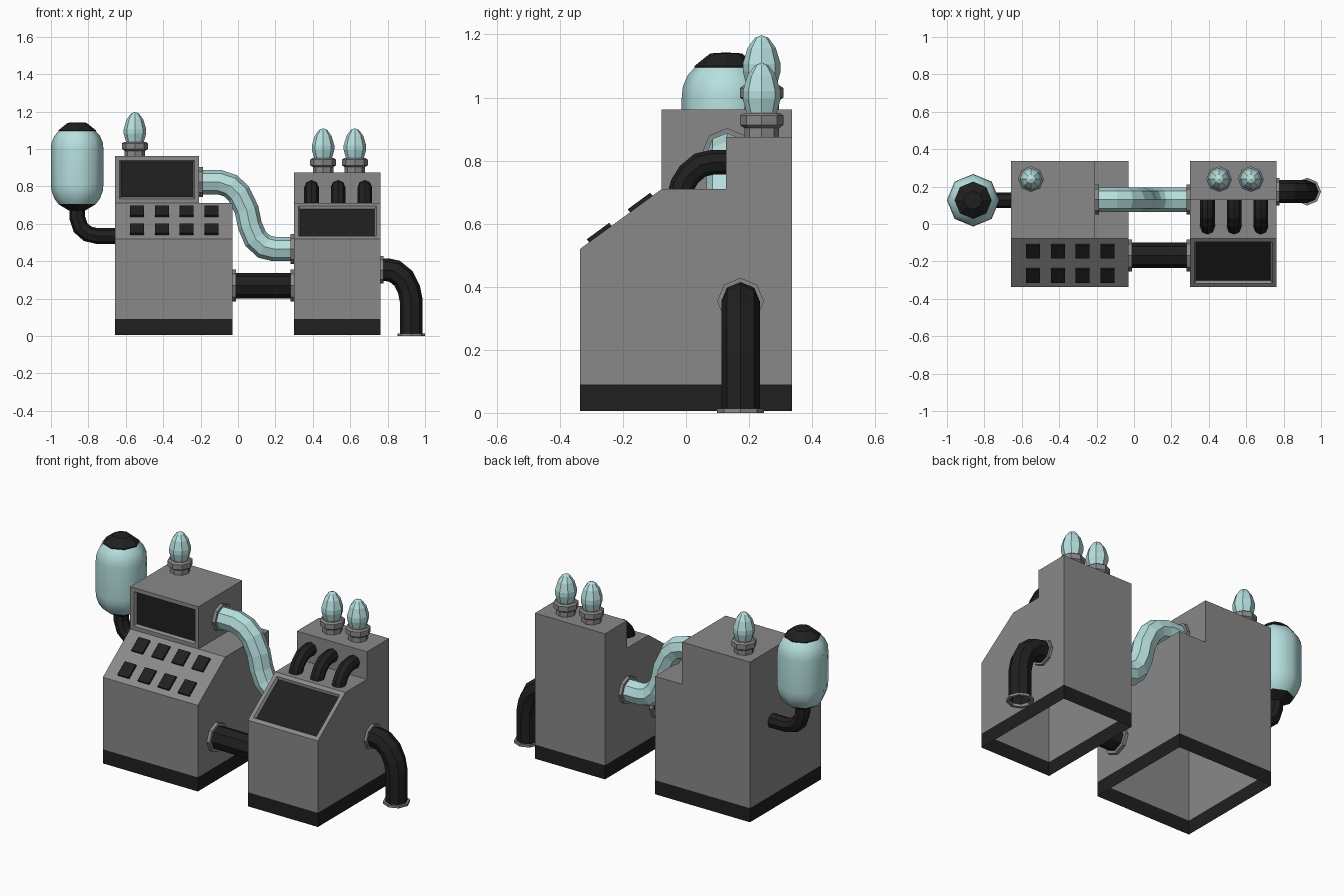
import bpy, bmesh
from math import cos, sin, pi, atan2
from mathutils import Vector, Matrix

if "Cube" in bpy.data.objects:
    bpy.data.objects.remove(bpy.data.objects["Cube"])


def material(name, rgb):
    m = bpy.data.materials.new(name)
    m.diffuse_color = (*rgb, 1)
    m.use_nodes = True
    m.node_tree.nodes["Principled BSDF"].inputs["Base Color"].default_value = m.diffuse_color
    return m


TEAL = material("teal_glass", (0.47, 0.75, 0.74))
DARK = material("dark_rubber", (0.014, 0.014, 0.014))
GREY = material("grey_metal", (0.25, 0.25, 0.25))


def finish(bm, name, *mats, smooth=False, fix=True):
    if fix:
        bmesh.ops.remove_doubles(bm, verts=bm.verts, dist=1e-5)
        bmesh.ops.recalc_face_normals(bm, faces=bm.faces)
    me = bpy.data.meshes.new(name)
    for f in bm.faces:
        f.smooth = smooth
    bm.to_mesh(me)
    bm.free()
    for m in mats:
        me.materials.append(m)
    ob = bpy.data.objects.new(name, me)
    bpy.context.collection.objects.link(ob)
    return ob


def skin(bm, rings, closed=False):
    n = len(rings[0])
    pairs = list(zip(rings, rings[1:]))
    if closed:
        pairs.append((rings[-1], rings[0]))
    for a, b in pairs:
        for i in range(n):
            j = (i + 1) % n
            bm.faces.new((a[i], a[j], b[j], b[i]))


def lathe(name, profile, loc, mat, axis=(0, 0, 1), closed=False, smooth=False, n=8):
    """Revolve (radius, height) points around an axis starting at loc."""
    bm = bmesh.new()
    rot = Vector(axis).to_track_quat('Z', 'Y')
    rings = [[bm.verts.new(Vector(loc) + rot @ Vector((r * cos(2 * pi * i / n), r * sin(2 * pi * i / n), h)))
              for i in range(n)] for r, h in profile]
    skin(bm, rings, closed)
    bmesh.ops.remove_doubles(bm, verts=bm.verts, dist=1e-5)
    return finish(bm, name, mat, smooth=smooth)


def tube(name, path, normal, r, mat, n=8):
    """Sweep an octagon along a planar path with mitred joints."""
    bm = bmesh.new()
    pts = [Vector(p) for p in path]
    nor = Vector(normal)
    rings = []
    for k, p in enumerate(pts):
        a = (pts[k] - pts[k - 1]).normalized() if k else None
        b = (pts[k + 1] - pts[k]).normalized() if k < len(pts) - 1 else None
        a, b = a or b, b or a
        t = (a + b).normalized()
        side = t.cross(nor) / t.dot(a)
        rings.append([bm.verts.new(p + (side * cos(2 * pi * i / n) + nor * sin(2 * pi * i / n)) * r)
                      for i in range(n)])
    skin(bm, rings)
    return finish(bm, name, mat)


def flange(name, loc, axis, r_in, r_out, h=0.02):
    lathe(name, [(r_in, 0), (r_out, 0), (r_out, h), (r_in, h)], loc, GREY, axis, closed=True)


def box(bm, x0, x1, y0, y1, z0, z1):
    m = Matrix.Translation(((x0 + x1) / 2, (y0 + y1) / 2, (z0 + z1) / 2)) @ \
        Matrix.Diagonal((x1 - x0, y1 - y0, z1 - z0, 1))
    return bmesh.ops.create_cube(bm, size=1, matrix=m)["verts"]


# cabinet shells: open underneath, with a sloped console
Y, BAND, SILL, DECK, YS = 0.336, 0.09, 0.52, 0.71, -0.077


def cabinet(x0, x1, profile):
    bm = bmesh.new()
    lo = [bm.verts.new((x0, y, z)) for y, z in profile]
    hi = [bm.verts.new((x1, y, z)) for y, z in profile]
    for i in range(len(profile) - 1):
        bm.faces.new((lo[i], lo[i + 1], hi[i + 1], hi[i]))
    bm.faces.new(lo)
    bm.faces.new(hi)
    bmesh.ops.recalc_face_normals(bm, faces=bm.faces)
    return bm


def screen(bm, face):
    """Sink a dark display into a face."""
    bmesh.ops.inset_individual(bm, faces=[face], thickness=0.033)
    bmesh.ops.inset_individual(bm, faces=[face], thickness=0.013, depth=-0.015)
    face.material_index = 1


def skirt(name, x0, x1):
    bm = bmesh.new()
    box(bm, x0, x1, -Y, Y, 0.006, BAND)
    bm.normal_update()
    bmesh.ops.delete(bm, geom=[f for f in bm.faces if abs(f.normal.z) > 0.5], context='FACES')
    finish(bm, name, DARK, fix=False)


front = [(-Y, BAND), (-Y, SILL), (YS, DECK)]
LX0, LX1, LHX, RX0, RX1 = -0.658, -0.03, -0.208, 0.30, 0.763

# left cabinet with raised head
bm = cabinet(LX0, LX1, front + [(Y, DECK), (Y, BAND)])
top = next(f for f in bm.faces if f.normal.z > 0.95)
bmesh.ops.bisect_plane(bm, geom=[top] + list(top.edges) + list(top.verts),
                       plane_co=(LHX, 0, 0), plane_no=(1, 0, 0))
bm.normal_update()
top = next(f for f in bm.faces if f.normal.z > 0.95 and f.calc_center_median().x < LHX)
new = bmesh.ops.extrude_discrete_faces(bm, faces=[top])["faces"][0]
bmesh.ops.translate(bm, verts=new.verts, vec=(0, 0, 0.962 - DECK))
bm.normal_update()
screen(bm, next(f for f in bm.faces if f.normal.y < -0.95 and f.calc_center_median().z > DECK))
finish(bm, "left_cabinet", GREY, DARK, fix=False)
skirt("left_skirt", LX0, LX1)

# right cabinet with stepped back
bm = cabinet(RX0, RX1, front + [(0.127, DECK), (0.127, 0.875), (Y, 0.875), (Y, BAND)])
screen(bm, next(f for f in bm.faces if 0.5 < f.normal.z < 0.95))
finish(bm, "right_cabinet", GREY, DARK, fix=False)
skirt("right_skirt", RX0, RX1)

# console buttons
slope = atan2(DECK - SILL, YS + Y)
bm = bmesh.new()
for y in (-0.142, -0.272):
    z = SILL + (y + Y) * (DECK - SILL) / (YS + Y)
    for x in (-0.54, -0.407, -0.275, -0.142):
        vs = box(bm, -0.037, 0.037, -0.044, 0.044, -0.005, 0.012)
        bmesh.ops.transform(bm, verts=vs, matrix=Matrix.Translation((x, y, z)) @ Matrix.Rotation(slope, 4, 'X'))
finish(bm, "console_buttons", DARK)

# warning lamps
for i, (x, z) in enumerate([(-0.551, 0.962), (0.455, 0.875), (0.625, 0.875)]):
    lathe(f"lamp_socket_{i}", [(0.055, 0), (0.055, 0.028), (0.069, 0.038), (0.069, 0.068), (0.058, 0.076), (0, 0.076)],
          (x, 0.24, z), GREY)
    lathe(f"lamp_bulb_{i}", [(0.046, 0.07), (0.06, 0.12), (0.06, 0.145), (0.045, 0.195), (0.022, 0.227), (0, 0.236)],
          (x, 0.24, z), TEAL)

# jar with end caps and its feed pipe
J = (-0.86, 0.127, 0)
lathe("jar_glass", [(0.1, 0.705), (0.122, 0.735), (0.137, 0.775), (0.1405, 0.81), (0.1405, 1.0), (0.137, 1.035),
                    (0.122, 1.07), (0.1, 1.095)], J, TEAL, smooth=True)
lathe("jar_top_cap", [(0, 1.085), (0.1, 1.085), (0.1, 1.1), (0.05, 1.14), (0, 1.143)], J, DARK)
lathe("jar_bottom_cap", [(0, 0.72), (0.1, 0.72), (0.1, 0.705), (0.045, 0.672), (0, 0.672)], J, DARK)
tube("jar_pipe", [(-0.86, 0.127, 0.69), (-0.86, 0.127, 0.635), (-0.842, 0.127, 0.58), (-0.805, 0.127, 0.547),
                  (-0.755, 0.127, 0.535), (LX0, 0.127, 0.535)], (0, 1, 0), 0.042, DARK)

# curved glass transfer tube
s = [(LHX, .823), (-.10, .823), (-.04, .803), (.005, .76), (.046, .675), (.064, .59), (.094, .52), (.14, .478),
     (.195, .465), (RX0, .465)]
tube("transfer_tube", [(x, 0.13, z) for x, z in s], (0, 1, 0), 0.065, TEAL)
flange("transfer_flange_left", (LHX, 0.13, 0.823), (1, 0, 0), 0.062, 0.08)
flange("transfer_flange_right", (RX0, 0.13, 0.465), (-1, 0, 0), 0.062, 0.08)

# straight link pipe
tube("link_pipe", [(LX1, -0.168, 0.27), (RX0, -0.168, 0.27)], (0, 1, 0), 0.068, DARK)
flange("link_flange_left", (LX1, -0.168, 0.27), (1, 0, 0), 0.065, 0.086)
flange("link_flange_right", (RX0, -0.168, 0.27), (-1, 0, 0), 0.065, 0.086)

# drain pipe
d = [(RX1, .354), (.80, .354), (.838, .346), (.885, .308), (.914, .25), (.926, .19), (.926, 0.003)]
tube("drain_pipe", [(x, 0.173, z) for x, z in d], (0, 1, 0), 0.061, DARK)
flange("drain_wall_flange", (RX1, 0.173, 0.354), (1, 0, 0), 0.058, 0.074, 0.015)
flange("drain_foot_flange", (0.926, 0.173, 0), (0, 0, 1), 0.058, 0.074, 0.014)

# short bent hoses behind the right screen
h = [(.13, .795), (.085, .795), (.045, .786), (.01, .757), (-.01, .725), (-.018, .7)]
for i, x in enumerate((0.393, 0.535, 0.678)):
    tube(f"hose_{i}", [(x, y, z) for y, z in h], (1, 0, 0), 0.039, DARK)
